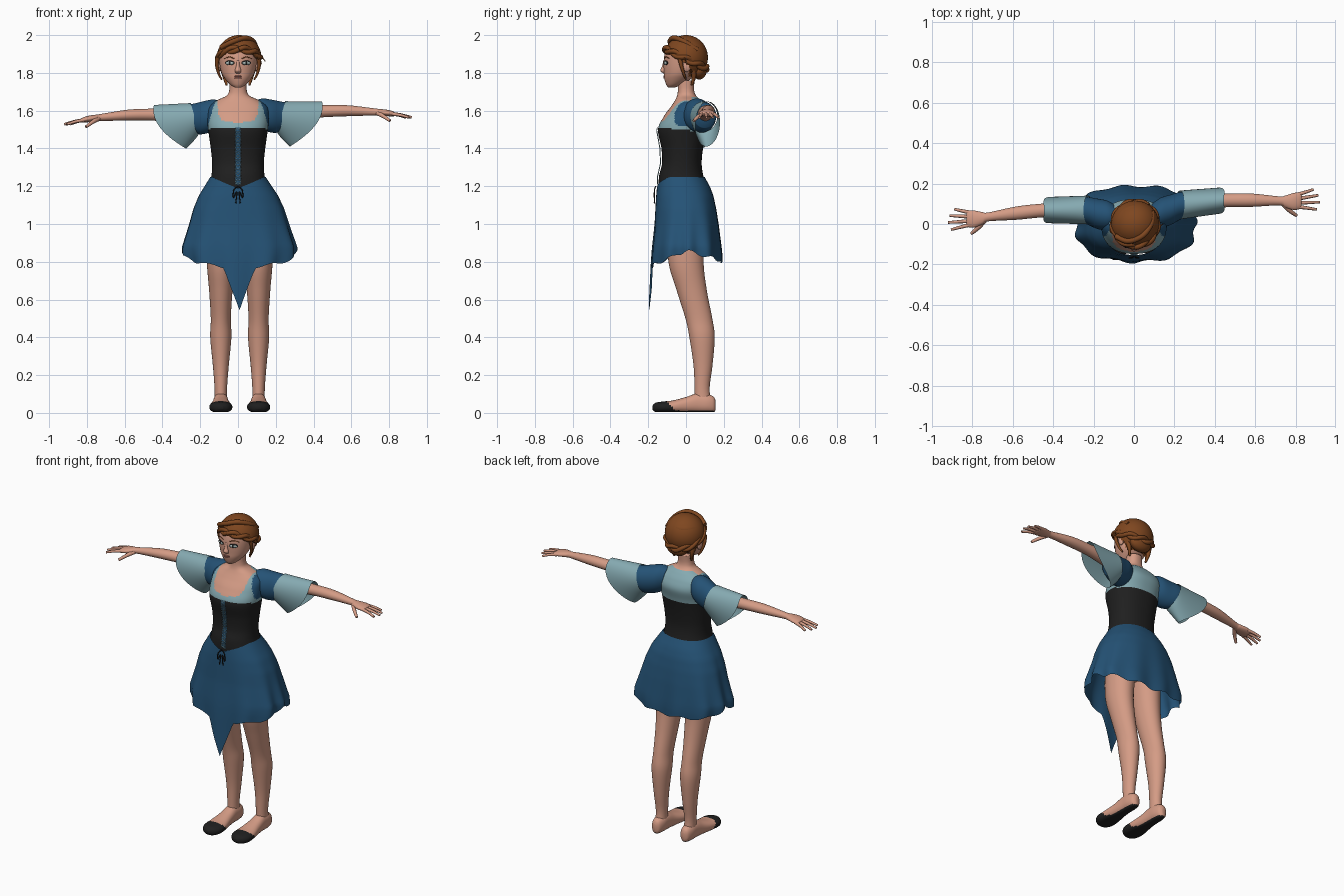
import bpy, bmesh, math
from mathutils import Vector

if "Cube" in bpy.data.objects:
    bpy.data.objects.remove(bpy.data.objects["Cube"])

def mat(name, r, g, b):
    m = bpy.data.materials.new(name)
    m.diffuse_color = (r, g, b, 1)
    m.use_nodes = True
    m.node_tree.nodes["Principled BSDF"].inputs["Base Color"].default_value = m.diffuse_color
    return m

SKIN = mat("skin", .66, .33, .235)
BLUE = mat("blue cloth", .018, .085, .18)
TEAL = mat("pale teal cloth", .235, .40, .44)
BLACK = mat("black leather", .014, .014, .014)
HAIR = mat("auburn hair", .21, .062, .014)
EYE = mat("eye grey", .42, .52, .50)
LIP = mat("lip rose", .45, .17, .13)

# ---------- helpers ----------
def spline(keys, sub):
    """Catmull-Rom through tuples of any length."""
    out = []
    for i in range(len(keys) - 1):
        a, b, c, d = keys[max(i-1, 0)], keys[i], keys[i+1], keys[min(i+2, len(keys)-1)]
        for j in range(sub):
            t = j / sub
            out.append([.5*(2*q + (r-p)*t + (2*p-5*q+4*r-s)*t*t + (3*q-p-3*r+s)*t**3)
                        for p, q, r, s in zip(a, b, c, d)])
    return out + [list(keys[-1])]

def lerp_keys(keys, z):
    """Linear lookup in (z, values...) keys with falling z."""
    for a, b in zip(keys, keys[1:]):
        if z >= b[0]:
            t = min(max((a[0]-z) / (a[0]-b[0]), 0), 1)
            return [p + (q-p)*t for p, q in zip(a, b)]
    return keys[-1]

def grid(name, rows, mats, closed=True, cap=False, rule=None):
    bm = bmesh.new()
    vs = [[bm.verts.new(p) for p in row] for row in rows]
    n = len(rows[0])
    for a, b in zip(vs, vs[1:]):
        for i in range(n if closed else n-1):
            k = (i+1) % n
            bm.faces.new((a[i], a[k], b[k], b[i]))
    if cap:
        bm.faces.new(vs[0])
        bm.faces.new(vs[-1])
    bmesh.ops.recalc_face_normals(bm, faces=bm.faces)
    for f in bm.faces:
        f.smooth = True
        if rule:
            f.material_index = rule(f.calc_center_median())
    me = bpy.data.meshes.new(name)
    bm.to_mesh(me)
    bm.free()
    for m in mats:
        me.materials.append(m)
    ob = bpy.data.objects.new(name, me)
    bpy.context.collection.objects.link(ob)
    return ob

def unit(a, p):
    c, s = math.cos(a), math.sin(a)
    r = (abs(c)**p + abs(s)**p) ** (-1/p)
    return r*c, r*s

def loft(name, keys, mats, axis='z', n=32, sub=5, p=2, rule=None, warp=lambda v: v):
    """Keys are (cx, cy, cz, half width, half depth)."""
    rows = []
    for x, y, z, a, b in spline(keys, sub):
        row = []
        for i in range(n):
            c, s = unit(2*math.pi*i/n, p)
            d = {'z': (a*c, b*s, 0), 'x': (0, a*c, b*s), 'y': (a*c, 0, b*s)}[axis]
            row.append(warp(Vector((x+d[0], y+d[1], z+d[2]))))
        rows.append(row)
    return grid(name, rows, mats, cap=True, rule=rule)

def tube(name, pts, r, m, taper=1, sub=6):
    cu = bpy.data.curves.new(name, 'CURVE')
    cu.dimensions, cu.bevel_depth, cu.bevel_resolution, cu.use_fill_caps = '3D', r, 2, True
    path = spline(pts, sub)
    sp = cu.splines.new('POLY')
    sp.points.add(len(path)-1)
    for i, q in enumerate(path):
        sp.points[i].co = (*q, 1)
        sp.points[i].radius = 1 + (taper-1)*i/(len(path)-1)
    tmp = bpy.data.objects.new(name + " path", cu)
    me = bpy.data.meshes.new_from_object(tmp)
    bpy.data.objects.remove(tmp)
    me.materials.clear()
    me.materials.append(m)
    for f in me.polygons:
        f.use_smooth = True
    bpy.context.collection.objects.link(bpy.data.objects.new(name, me))

def ball(name, c, r, m, yaw=0, keep=None):
    bpy.ops.mesh.primitive_uv_sphere_add(segments=40, ring_count=28, location=c, rotation=(0, 0, yaw))
    ob = bpy.context.object
    ob.name, ob.scale = name, r
    ob.data.materials.append(m)
    bm = bmesh.new()
    bm.from_mesh(ob.data)
    if keep:
        bad = [f for f in bm.faces if not keep(Vector(c) + f.calc_center_median()*Vector(r))]
        bmesh.ops.delete(bm, geom=bad, context='FACES')
    for f in bm.faces:
        f.smooth = True
    bm.to_mesh(ob.data)
    bm.free()
    return ob

# ---------- torso: neck, blouse, corset, hips ----------
TORSO = [(0, 0, 1.76, .045, .045), (0, 0, 1.71, .046, .043), (0, .003, 1.68, .06, .05),
         (0, .01, 1.655, .11, .068), (0, .012, 1.62, .155, .093), (0, .003, 1.57, .163, .12),
         (0, -.02, 1.50, .158, .128), (0, -.02, 1.40, .144, .11), (0, -.022, 1.32, .137, .105),
         (0, -.025, 1.25, .142, .118), (0, -.012, 1.17, .165, .13), (0, 0, 1.05, .17, .11), (0, 0, .93, .15, .085)]

def torso_rule(c):
    x = abs(c.x)
    if c.z > 1.672 or c.z < 1.16: return 0
    if c.y < .03 and c.z > 1.53 and (x/.108)**4 + (max(1.66-c.z, 0)/.122)**4 < 1: return 0
    if c.z < 1.497 - .1*c.y: return 3
    return 1 if x > .12 + (1.65-c.z)*.3 else 2

loft("torso", TORSO, [SKIN, BLUE, TEAL, BLACK], n=112, sub=9, p=2.25, rule=torso_rule)

# ---------- skirt with pointed front hem ----------
SKIRT = [(1.25, .146, -.146, .098), (1.2, .178, -.153, .126), (1.15, .21, -.158, .145), (1.08, .24, -.162, .16),
         (1.0, .262, -.166, .172), (.88, .297, -.178, .185), (.84, .296, -.181, .188), (.78, .285, -.184, .188), (.5, .27, -.192, .19)]
rows, N, R = [], 144, 26
for j in range(R + 1):
    t, row = j/R, []
    for i in range(N):
        a = 2*math.pi*i/N
        front, side = -math.sin(a), math.cos(a)
        top = 1.25 - (.06*max(0, 1-abs(side)/.9) if front > 0 else 0)
        hem = .86 - (.09 if front > 0 else .06)*abs(front) + .008*math.sin(11*a)
        if front > 0:
            hem -= .235*max(0, 1-abs(side)/.29)
        z = top + (hem-top)*t
        _, rx, yf, yb = lerp_keys(SKIRT, z)
        c, s = unit(a, 2.25 + .5*t)
        k = 1 + .035*t*t*math.sin(11*a + 1)
        row.append((.008*t + rx*c*k, (yf+yb)/2 + (yb-yf)/2*s*k, z))
    rows.append(row)
grid("skirt", rows, [BLUE])

# ---------- corset lacing ----------
CORE = [(k[2], k[1]-k[4]) for k in TORSO]
front_y = lambda z: lerp_keys(CORE, z)[1]
zs = [1.51 - .3*i/20 for i in range(21)]
grid("lacing_strip", [[(x, front_y(z)-.005, z) for x in (-.014, 0, .014)] for z in zs], [BLUE], closed=False)
for s in (-1, 1):
    tube("lace", [(s*.016*(-1)**i, front_y(z)-.008, z) for i, z in enumerate(zs)], .0025, TEAL, sub=1)
    tube("lace_bow", [(0, -.16, 1.2), (s*.022, -.167, 1.18), (s*.024, -.168, 1.14), (s*.006, -.166, 1.17),
                      (s*.012, -.168, 1.11)], .003, BLACK)

# ---------- shoulders, sleeves, arms, hands ----------
for s, side in ((-1, "left"), (1, "right")):
    def place(v, s=s):
        return Vector((s*v[0], v[1] + .055*s*v[0], v[2] + .02*s*v[0]))
    loft(side+"_shoulder", [(.09, .045, 1.59, .05, .06), (.13, .05, 1.58, .072, .082), (.18, .06, 1.567, .075, .087),
                            (.23, .078, 1.563, .068, .08), (.27, .085, 1.57, .06, .066)], [BLUE], 'x', 40, warp=place)
    rows = []
    for j in range(13):
        t, row = j/12, []
        for i in range(48):
            c, q = math.cos(math.pi*i/24), math.sin(math.pi*i/24)
            u = (1+q)/2
            bot, top = (.205+.07*t, 1.485-.08*t**.8), (.25+.195*t, 1.645-.006*t)
            row.append(place((bot[0]+(top[0]-bot[0])*u + .055*t*c*c, .082+.01*t + (.071-.006*t)*c,
                              bot[1]+(top[1]-bot[1])*u)))
        rows.append(row)
    grid(side+"_sleeve", rows, [TEAL])
    loft(side+"_arm", [(.2, .085, 1.575, .04, .042), (.34, .09, 1.585, .038, .038), (.45, .092, 1.588, .034, .032),
                       (.58, .086, 1.588, .033, .029), (.72, .075, 1.579, .022, .019), (.75, .07, 1.576, .03, .018),
                       (.79, .068, 1.572, .042, .017), (.82, .07, 1.567, .041, .014), (.83, .071, 1.565, .035, .009)],
         [SKIN], 'x', 24, warp=place)
    for y0, x1, y1 in ((.10, .888, .122), (.08, .912, .092), (.06, .92, .058), (.042, .905, .022)):
        tube(side+"_finger", [place(p) for p in ((.805, y0, 1.568), ((.81+x1)/2, (y0+y1)/2, 1.56), (x1, y1, 1.546))],
             .0105, SKIN, .6)
    tube(side+"_thumb", [place(p) for p in ((.74, .06, 1.572), (.77, .025, 1.555), (.805, -.003, 1.53))], .014, SKIN, .55)

# ---------- legs and shoes ----------
    ox = .1*s + .009
    loft(side+"_leg", [(ox-.01*s, 0, 1.0, .085, .1), (ox, 0, .8, .074, .093), (ox, .03, .65, .062, .08),
                       (ox, .068, .5, .053, .071), (ox, .085, .4, .056, .067), (ox, .09, .25, .042, .05),
                       (ox, .085, .13, .033, .04), (ox, .09, .05, .033, .045)], [SKIN], n=36)
    loft(side+"_shoe", [(ox, .157, .04, .012, .025), (ox, .145, .045, .028, .042), (ox, .11, .05, .038, .05),
                        (ox, .06, .052, .04, .052), (ox, 0, .042, .046, .042), (ox, -.07, .033, .058, .033),
                        (ox, -.125, .03, .06, .03), (ox, -.16, .029, .042, .025), (ox, -.178, .028, .012, .01)],
         [SKIN, BLACK], 'y', 40, 6, 2.3, rule=lambda c: int(c.z < .012 or c.y < -.075 + (.03-c.z)*.8),
         warp=lambda v: Vector((v.x, v.y, max(v.z, .004))))

# ---------- head and face ----------
loft("head", [(0, -.078, 1.722, .016, .016), (0, -.062, 1.738, .042, .043), (0, -.043, 1.77, .07, .072),
              (0, -.03, 1.80, .087, .087), (0, -.02, 1.85, .098, .099), (0, -.01, 1.90, .102, .103),
              (0, 0, 1.95, .09, .095), (0, 0, 1.985, .05, .05)], [SKIN, HAIR], n=48,
     rule=lambda c: int(c.y > .015 and c.z > 1.78 or c.z > 1.93))
loft("nose", [(0, -.112, 1.865, .008, .008), (0, -.117, 1.835, .01, .01), (0, -.12, 1.812, .017, .016),
              (0, -.113, 1.798, .012, .008)], [SKIN], n=16)
for s in (-1, 1):
    ball("eyelid", (s*.044, -.1075, 1.853), (.027, .006, .0125), BLACK, s*.42)
    ball("eye", (s*.044, -.1095, 1.852), (.023, .006, .009), EYE, s*.42)
    ball("iris", (s*.043, -.1125, 1.852), (.008, .005, .008), BLACK, s*.42)
    ball("ear", (s*.1, .005, 1.835), (.012, .02, .03), SKIN)
    tube("eyebrow", [(s*.02, -.113, 1.876), (s*.045, -.106, 1.884), (s*.073, -.087, 1.876)], .0035, HAIR, .5)
for z in (1.782, 1.774):
    ball("lip", (0, -.114, z), (.021, .006, .005), LIP)

# ---------- hair: cap, twisted band, bun and loose locks ----------
cap = ball("hair_cap", (.006, 0, 1.882), (.118, .116, .118), HAIR,
           keep=lambda c: c.z > (1.855 - .5*c.y if c.y < 0 else 1.855 - 1.6*c.y))
for k in (0, math.pi):
    band = []
    for i in range(49):
        a, w = 2*math.pi*i/48, 9*2*math.pi*i/48*.5 + k
        r = .108 + .007*math.cos(w)
        band.append((.006 + r*math.sin(a), -r*math.cos(a), 1.875 + .05*math.cos(a) + .012*math.sin(w)))
    tube("hair_twist", band, .013, HAIR, sub=2)
tube("hair_parting_roll", [(-.09, -.06, 1.935), (-.03, -.085, 1.965), (.04, -.06, 1.985), (.085, 0, 1.96),
                           (.09, .06, 1.92)], .014, HAIR)
ball("hair_bun", (.012, .07, 1.815), (.07, .04, .05), HAIR)
for s in (-1, 1):
    tube("side_lock", [(s*.108, -.035, 1.885), (s*.112, -.025, 1.84), (s*.1, -.01, 1.79), (s*.085, .0, 1.765)], .013, HAIR, .3)
    tube("nape_lock", [(s*.08, .035, 1.83), (s*.07, .042, 1.78), (s*.06, .03, 1.735)], .018, HAIR, .3)
tube("stray_lock", [(.1, -.02, 1.9), (.125, -.01, 1.885), (.145, 0, 1.86)], .006, HAIR, .3)
